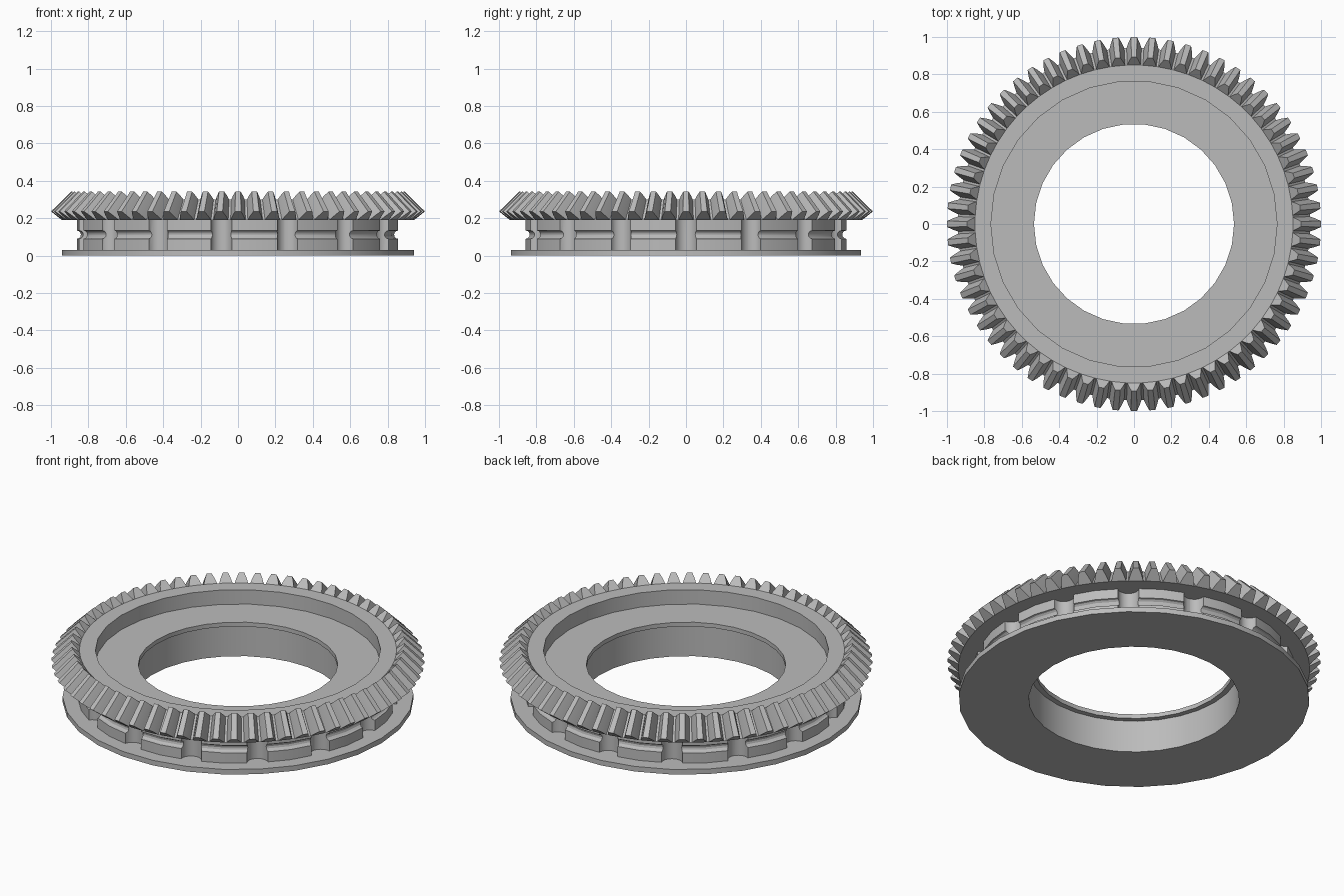
import bpy
import bmesh
from math import sin, cos, pi, tau

cube = bpy.data.objects.get("Cube")
if cube:
    bpy.data.objects.remove(cube, do_unlink=True)

SIDES = 30      # facets of the plain round parts
TEETH = 64
NOTCHES = 15
BORE, LIP, RECESS = 0.565, 0.535, 0.765
DRUM_R, DRUM_BOTTOM, DRUM_TOP = 0.862, 0.03, 0.19

steel = bpy.data.materials.new("grey_steel")
steel.use_nodes = True
steel.diffuse_color = (0.5, 0.5, 0.5, 1)
steel.node_tree.nodes["Principled BSDF"].inputs["Base Color"].default_value = (0.5, 0.5, 0.5, 1)


def finish(bm, name):
    bmesh.ops.recalc_face_normals(bm, faces=bm.faces)
    mesh = bpy.data.meshes.new(name)
    bm.to_mesh(mesh)
    bm.free()
    mesh.materials.append(steel)
    obj = bpy.data.objects.new(name, mesh)
    bpy.context.collection.objects.link(obj)
    return obj


def polar(r, angle, z):
    return (r * cos(angle), r * sin(angle), z)


def lathe(name, profile, sides=SIDES):
    """Revolve a closed (radius, height) outline about z."""
    bm = bmesh.new()
    rings = [[bm.verts.new(polar(r, tau * i / sides, z)) for r, z in profile]
             for i in range(sides)]
    for i, ring in enumerate(rings):
        after = rings[(i + 1) % sides]
        for j in range(len(profile)):
            k = (j + 1) % len(profile)
            bm.faces.new((ring[j], after[j], after[k], ring[k]))
    return finish(bm, name)


def cylinder(bm, radius, low, high, sides, x=0, y=0):
    rings = [[bm.verts.new((x + radius * cos(tau * i / sides), y + radius * sin(tau * i / sides), z))
              for i in range(sides)] for z in (low, high)]
    bm.faces.new(rings[0])
    bm.faces.new(rings[1])
    for i in range(sides):
        k = (i + 1) % sides
        bm.faces.new((rings[0][i], rings[0][k], rings[1][k], rings[1][i]))


def cut(obj, cutter):
    mod = obj.modifiers.new("cut", "BOOLEAN")
    mod.operation = "DIFFERENCE"
    mod.solver = "EXACT"
    mod.object = cutter
    bpy.ops.object.select_all(action="DESELECT")
    obj.select_set(True)
    bpy.context.view_layer.objects.active = obj
    bpy.ops.object.modifier_apply(modifier=mod.name)
    bpy.data.objects.remove(cutter, do_unlink=True)


# Thin base flange
flange = lathe("base_flange", [(BORE, 0), (0.941, 0), (0.941, DRUM_BOTTOM), (BORE, DRUM_BOTTOM)])

# Drum with a half-round groove around its wall
groove_z, groove_r = 0.112, 0.022
groove = [(DRUM_R - groove_r * sin(pi * i / 6), groove_z - groove_r * cos(pi * i / 6))
          for i in range(7)]
drum = lathe("grooved_drum", [(BORE, DRUM_BOTTOM), (DRUM_R, DRUM_BOTTOM)] + groove
             + [(DRUM_R, DRUM_TOP), (BORE, DRUM_TOP)])

# Upright half-round notches around the drum
bm = bmesh.new()
for n in range(NOTCHES):
    x, y, _ = polar(DRUM_R, tau * n / NOTCHES, 0)
    cylinder(bm, 0.057, 0, 0.25, 20, x, y)
cut(drum, finish(bm, "notch_cutter"))

# Bevel gear: each tooth runs from a low outer end to a high inner end
ENDS = (((0.942, DRUM_TOP), (1.0, 0.236)), ((0.85, 0.3), (0.892, 0.342)))
FLANK = ((0, 0.43), (0.5, 0.31), (1, 0.16))     # (height share, half width in pitches)
OUTLINE = [(h, -w) for h, w in FLANK] + [(h, w) for h, w in reversed(FLANK)]
bm = bmesh.new()
gear_teeth = []
for t in range(TEETH):
    tooth = []
    for (r0, z0), (r1, z1) in ENDS:
        tooth.append([bm.verts.new(polar(r0 + (r1 - r0) * h, tau * (t + w) / TEETH, z0 + (z1 - z0) * h))
                      for h, w in OUTLINE])
    gear_teeth.append(tooth)
for t, (outer, inner) in enumerate(gear_teeth):
    next_outer, next_inner = gear_teeth[(t + 1) % TEETH]
    bm.faces.new(outer)
    bm.faces.new(inner)
    for j in range(len(OUTLINE) - 1):
        bm.faces.new((outer[j], outer[j + 1], inner[j + 1], inner[j]))
    bm.faces.new((outer[-1], next_outer[0], next_inner[0], inner[-1]))
for end in (0, 1):
    bm.faces.new([v for tooth in gear_teeth for v in (tooth[end][0], tooth[end][-1])])
gear = finish(bm, "bevel_gear")

# Recessed top and the narrower hole that leaves a lip over the bore
for name, radius, low in (("recess_cutter", RECESS, 0.215), ("hole_cutter", LIP, 0.1)):
    bm = bmesh.new()
    cylinder(bm, radius, low, 0.5, SIDES)
    cut(gear, finish(bm, name))

# Smooth round walls, crisp edges
bpy.ops.object.select_all(action="DESELECT")
for obj in (flange, drum, gear):
    obj.select_set(True)
bpy.context.view_layer.objects.active = gear
bpy.ops.object.shade_smooth_by_angle(angle=0.4)
